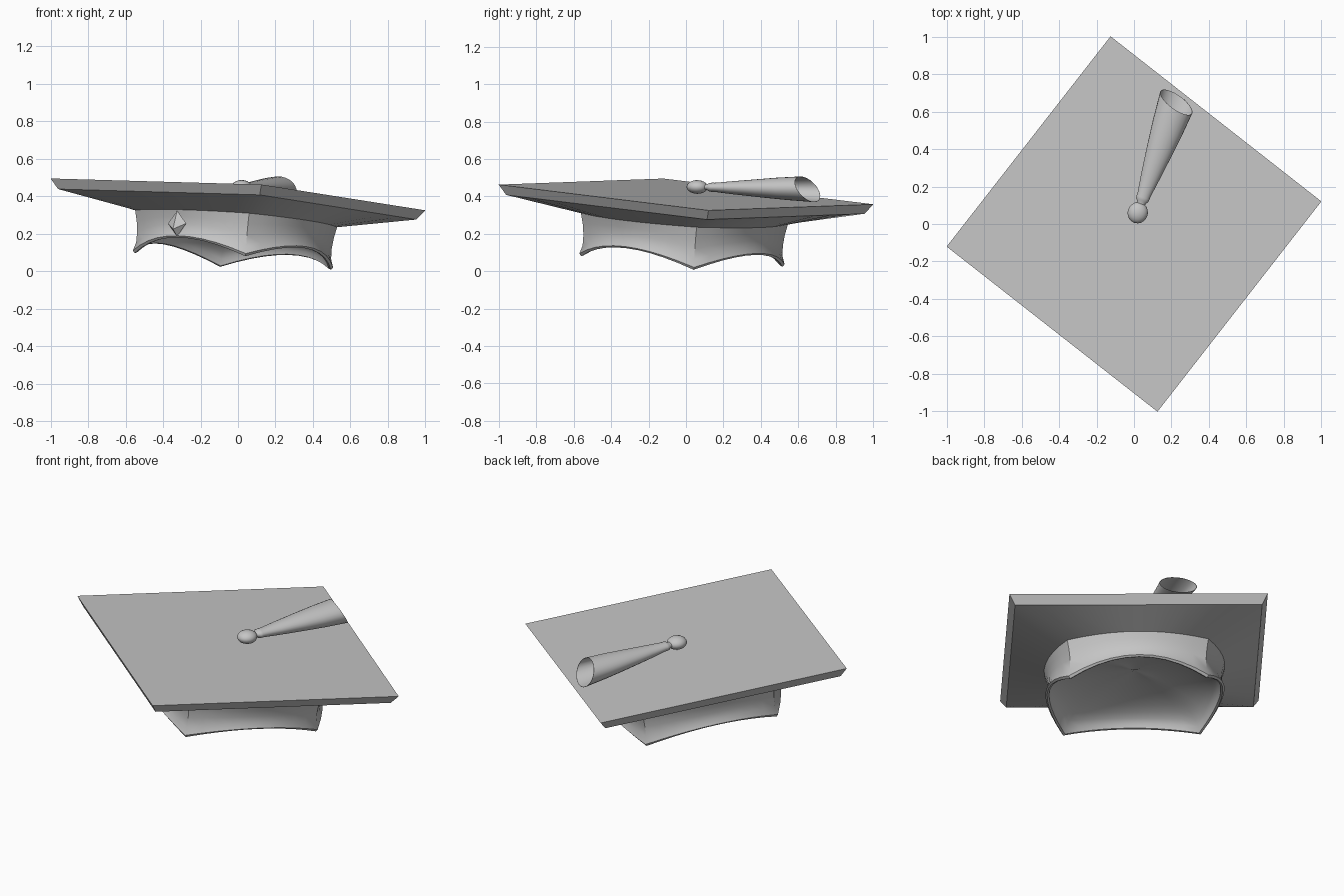
import bpy, bmesh, math
from mathutils import Vector, Matrix

if "Cube" in bpy.data.objects:
    bpy.data.objects.remove(bpy.data.objects["Cube"])

grey = bpy.data.materials.new("cloth grey")
grey.use_nodes = True
COLOUR = (0.56, 0.56, 0.56, 1)
grey.diffuse_color = COLOUR
grey.node_tree.nodes["Principled BSDF"].inputs["Base Color"].default_value = COLOUR

# The whole cap leans: turned about its axis, then tilted
normal = Vector((0.0775, 0.0622, 1)).normalized()
TILT = (Matrix.Translation((0, 0, 0.41))
        @ Vector((0, 0, 1)).rotation_difference(normal).to_matrix().to_4x4()
        @ Matrix.Rotation(math.radians(7), 4, "Z"))
SEG = 10  # points along each of the four sides


def loft(name, rings, matrix, cap_start=False, cap_end=False, angle=30):
    bm = bmesh.new()
    loops = [[bm.verts.new(p) for p in ring] for ring in rings]
    for a, b in zip(loops, loops[1:]):
        for i in range(len(a)):
            j = (i + 1) % len(a)
            bm.faces.new((a[i], a[j], b[j], b[i]))
    if cap_start:
        bm.faces.new(loops[0][::-1])
    if cap_end:
        bm.faces.new(loops[-1])
    bmesh.ops.recalc_face_normals(bm, faces=bm.faces)
    bm.transform(matrix)
    mesh = bpy.data.meshes.new(name)
    bm.to_mesh(mesh)
    bm.free()
    mesh.materials.append(grey)
    obj = bpy.data.objects.new(name, mesh)
    bpy.context.collection.objects.link(obj)
    bpy.ops.object.select_all(action="DESELECT")
    obj.select_set(True)
    bpy.context.view_layer.objects.active = obj
    bpy.ops.object.shade_smooth_by_angle(angle=math.radians(angle))


def square_ring(radius, bulge, depth, stretch=1.0):
    """Four-cornered outline; sides bow out by bulge, depth(arch) is measured down."""
    pts = []
    for side in range(4):
        c0, c1 = (Vector((math.cos(a), math.sin(a) * stretch, 0)) * radius
                  for a in (side * math.pi / 2, (side + 1) * math.pi / 2))
        out = (c0 + c1).normalized()
        for k in range(SEG):
            t = k / SEG
            arch = 4 * t * (1 - t)
            p = c0.lerp(c1, t) + out * bulge * arch
            p.z = -depth(arch)
            pts.append(p)
    return pts


def wall(radius, f):
    """Head band outline: f runs from 0 under the board to 1 at the arched edge."""
    return square_ring(radius, 0.2 * radius,
                       lambda a: 0.13 + f * (0.23 - 0.082 * a), 1.025)


# Board with bevelled rim and a sloping underside
loft("board", [square_ring(1.011, 0, lambda a: 0),
               square_ring(0.967, 0, lambda a: 0.053),
               wall(0.545, 0)],
     TILT, cap_start=True, angle=25)

# Head band: waisted wall, bevelled arched edge and domed lining
outer = [(0.545, 0), (0.532, 0.25), (0.525, 0.5), (0.526, 0.75), (0.54, 0.94), (0.53, 1)]
dome = [(0.518 * math.cos(a), 0.98 - 0.93 * math.sin(a))
        for a in (math.pi * k / 18.2 for k in range(10))]
loft("head_band", [wall(r, f) for r, f in outer + dome], TILT, cap_end=True, angle=35)

# Tassel frame: z runs along the tassel, x sideways, y up
along = Vector((0.33, 0.945, -0.02)).normalized()
side = along.cross(Vector((0, 0, 1))).normalized()
up = side.cross(along)
TASSEL = Matrix((side, up, along)).transposed().to_4x4()
TASSEL.translation = (0.02, 0.06, 0.45)


def oval(t, r, skew=0, flat=0.68, n=24):
    angles = [i * math.tau / n for i in range(n)]
    return [Vector((r * math.cos(a), r * flat * math.sin(a),
                    t - skew * (math.sin(a) + 0.65 * math.cos(a))))
            for a in angles]


# Button on top of the board
loft("button", [oval(-0.057 * math.cos(a), 0.054 * math.sin(a))
                for a in (math.pi * (k + 0.15) / 10.3 for k in range(11))],
     TASSEL, cap_start=True, cap_end=True, angle=60)

# Tassel: knotted neck, then a flared open skirt with a slanted mouth
skirt = [(0.04, 0.024, 0), (0.06, 0.024, 0), (0.07, 0.034, 0), (0.085, 0.036, 0),
         (0.1, 0.036, 0), (0.2, 0.051, 0), (0.35, 0.071, 0.01), (0.48, 0.087, 0.024),
         (0.625, 0.1, 0.04)]
lining = [(0.625, 0.098, 0.04), (0.48, 0.084, 0.024), (0.2, 0.046, 0)]
loft("tassel", [oval(*s) for s in skirt + lining], TASSEL,
     cap_start=True, cap_end=True, angle=50)

# Small faceted stud set against the band
girdle = [Vector(p) for p in ((-0.063, 0, 0), (0, -0.035, -0.03),
                              (0.063, 0, 0), (0, 0.02, 0))]
loft("stud", [[p * s + Vector((0, 0, z)) for p in girdle]
              for s, z in ((0.03, 0.066), (1, 0), (0.03, -0.068))],
     Matrix.Translation((-0.325, -0.395, 0.255))
     @ Matrix.Rotation(math.radians(-40), 4, "Z"),
     cap_start=True, cap_end=True, angle=1)
